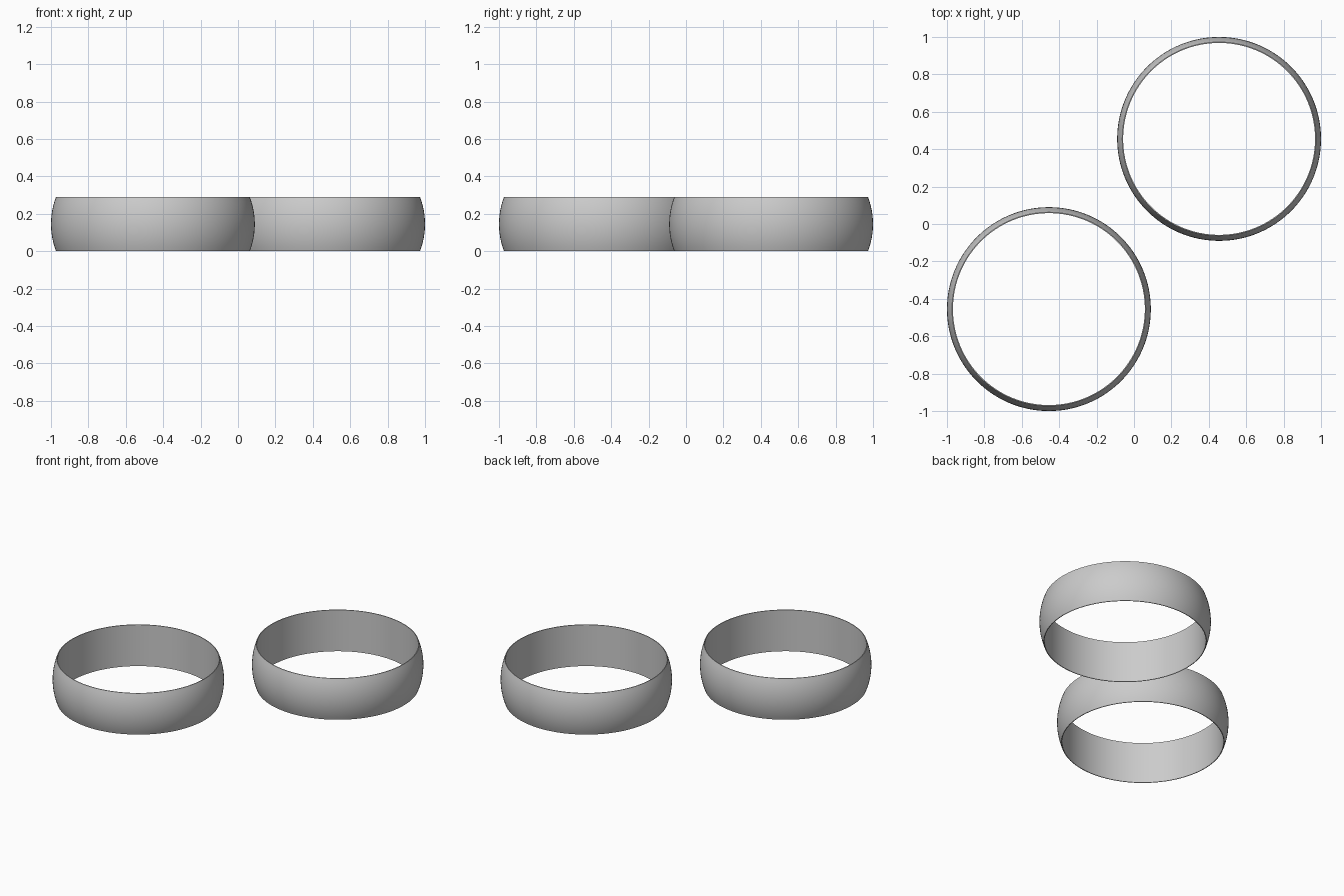
import bpy
import bmesh
import math
from mathutils import Vector

cube = bpy.data.objects.get("Cube")
if cube:
    bpy.data.objects.remove(cube, do_unlink=True)

HEIGHT = 0.29
OUTER = 0.545      # radius at the bulge
EDGE = 0.518       # outer radius at the rims
INNER = 0.513      # straight bore
OFFSET = 0.455
SEGMENTS = 128
ARC_STEPS = 12

metal = bpy.data.materials.new("grey metal")
metal.use_nodes = True
grey = (0.6, 0.6, 0.6, 1)
metal.diffuse_color = grey
metal.node_tree.nodes["Principled BSDF"].inputs["Base Color"].default_value = grey


def band_profile():
    """Straight bore with a circular-arc outer face."""
    half, bulge = HEIGHT / 2, OUTER - EDGE
    radius = (half ** 2 + bulge ** 2) / (2 * bulge)
    sweep = math.asin(half / radius)
    points = [(INNER, HEIGHT), (INNER, 0)]
    for i in range(ARC_STEPS + 1):
        a = sweep * (2 * i / ARC_STEPS - 1)
        points.append((OUTER - radius * (1 - math.cos(a)), half + radius * math.sin(a)))
    return points


def make_ring(name, x, y):
    bm = bmesh.new()
    verts = [bm.verts.new((r, 0, z)) for r, z in band_profile()]
    edges = [bm.edges.new((v, verts[i - 1])) for i, v in enumerate(verts)]
    bmesh.ops.spin(bm, geom=verts + edges, cent=Vector(), axis=(0, 0, 1),
                   angle=math.tau, steps=SEGMENTS, use_merge=True)
    bmesh.ops.remove_doubles(bm, verts=bm.verts[:], dist=0.0001)
    bmesh.ops.recalc_face_normals(bm, faces=bm.faces[:])
    mesh = bpy.data.meshes.new(name)
    bm.to_mesh(mesh)
    bm.free()
    mesh.materials.append(metal)
    ring = bpy.data.objects.new(name, mesh)
    ring.location = (x, y, 0)
    bpy.context.collection.objects.link(ring)
    bpy.ops.object.select_all(action="DESELECT")
    ring.select_set(True)
    bpy.context.view_layer.objects.active = ring
    bpy.ops.object.shade_smooth_by_angle(angle=math.radians(35))


# Two matching bands side by side on the diagonal
make_ring("front_ring", -OFFSET, -OFFSET)
make_ring("back_ring", OFFSET, OFFSET)
